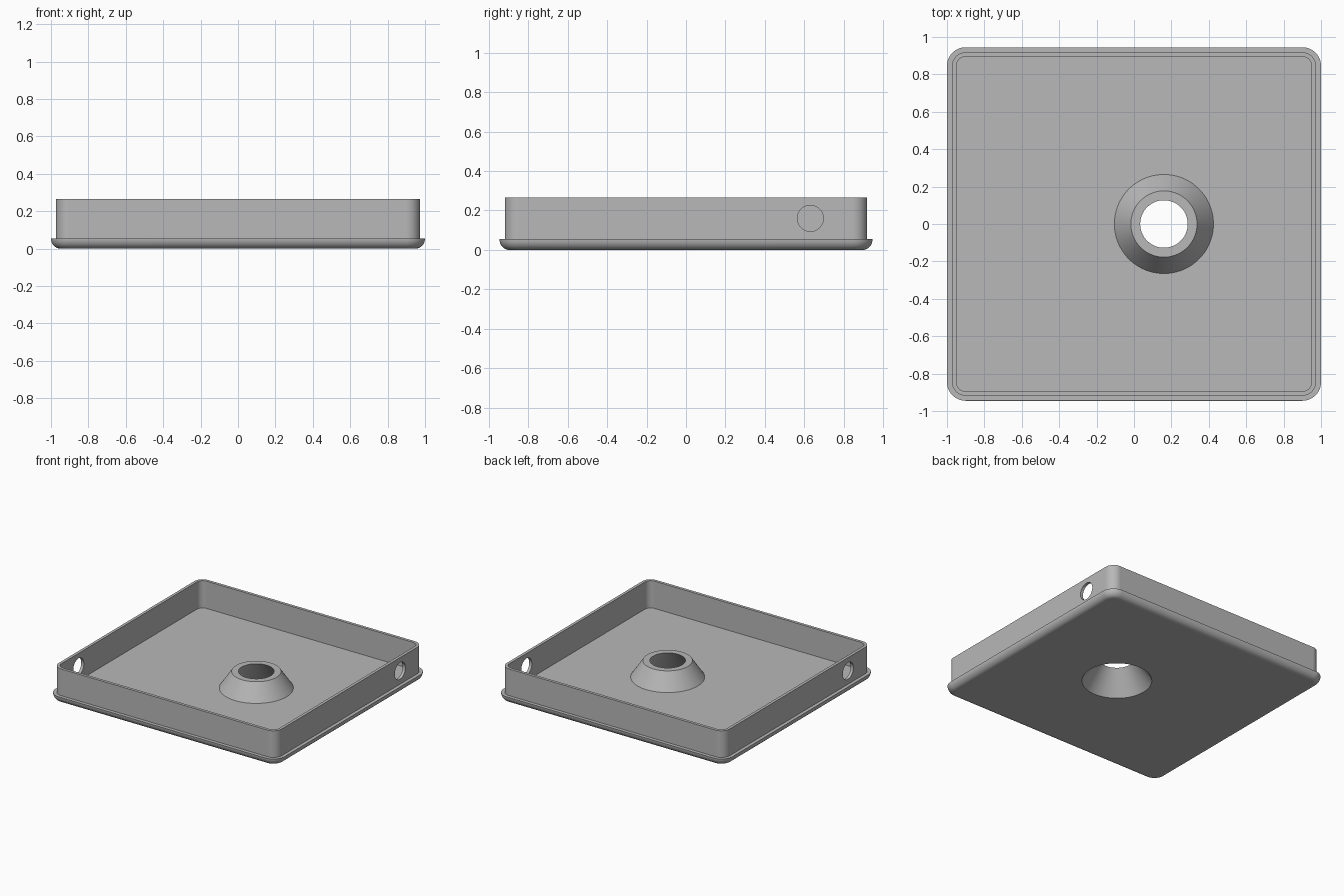
import bpy, bmesh
from math import sin, cos, pi
from mathutils import Matrix

cube = bpy.data.objects.get("Cube")
if cube:
    bpy.data.objects.remove(cube)

HALF_X, HALF_Y, CORNER = 1.0, 0.945, 0.1
STEPS = 16                       # points per rounded corner
LIP_TOP, WALL_TOP, FLOOR, BOSS_TOP = 0.055, 0.265, 0.05, 0.18
BOSS_X = 0.16

grey = bpy.data.materials.new("mid_grey")
grey.use_nodes = True
colour = (0.48, 0.48, 0.48, 1)
grey.diffuse_color = colour
grey.node_tree.nodes["Principled BSDF"].inputs["Base Color"].default_value = colour


def rounded_rect(inset, z):
    """Outline of the tray, pulled in by inset."""
    r = CORNER - inset
    points = []
    for k, (sx, sy) in enumerate([(1, 1), (-1, 1), (-1, -1), (1, -1)]):
        for i in range(STEPS):
            a = (k + i / (STEPS - 1)) * pi / 2
            points.append((sx * (HALF_X - CORNER) + r * cos(a),
                           sy * (HALF_Y - CORNER) + r * sin(a), z))
    return points


def circle(r, z):
    """Ring of the boss, with as many points as the outline."""
    n = 4 * STEPS
    return [(BOSS_X + r * cos((i + 0.5) * 2 * pi / n),
             r * sin((i + 0.5) * 2 * pi / n), z) for i in range(n)]


# Cross-section rings, from the underside opening around to the boss rim
rings = [circle(0.25, 0)]
for i in range(9):               # rounded lower edge of the lip
    a = i / 8 * pi / 2
    rings.append(rounded_rect(0.05 * (1 - sin(a)), LIP_TOP * (1 - cos(a))))
rings += [rounded_rect(0.027, LIP_TOP), rounded_rect(0.027, WALL_TOP),
          rounded_rect(0.05, WALL_TOP), rounded_rect(0.05, FLOOR),
          circle(0.265, FLOOR), circle(0.177, BOSS_TOP), circle(0.127, BOSS_TOP)]

bm = bmesh.new()
loops = [[bm.verts.new(p) for p in ring] for ring in rings]
for j, lower in enumerate(loops):
    upper = loops[(j + 1) % len(loops)]
    for i in range(len(lower)):
        n = (i + 1) % len(lower)
        bm.faces.new((lower[i], lower[n], upper[n], upper[i]))
bmesh.ops.recalc_face_normals(bm, faces=bm.faces)
mesh = bpy.data.meshes.new("tray")
bm.to_mesh(mesh)
bm.free()
mesh.materials.append(grey)
tray = bpy.data.objects.new("tray", mesh)
bpy.context.collection.objects.link(tray)

# Round side holes at diagonally opposite ends of the two side walls
bm = bmesh.new()
for side in (1, -1):
    place = Matrix.Translation((side * 0.96, side * 0.63, 0.16)) @ Matrix.Rotation(pi / 2, 4, "Y")
    bmesh.ops.create_cone(bm, cap_ends=True, segments=48, radius1=0.066,
                          radius2=0.066, depth=0.2, matrix=place)
cut_mesh = bpy.data.meshes.new("hole_cutter")
bm.to_mesh(cut_mesh)
bm.free()
cut_mesh.materials.append(grey)
cutter = bpy.data.objects.new("hole_cutter", cut_mesh)
cutter.hide_render = True
bpy.context.collection.objects.link(cutter)

bpy.ops.object.select_all(action="DESELECT")
tray.select_set(True)
bpy.context.view_layer.objects.active = tray
mod = tray.modifiers.new("side_holes", "BOOLEAN")
mod.operation = "DIFFERENCE"
mod.solver = "EXACT"
mod.object = cutter
bpy.ops.object.modifier_apply(modifier=mod.name)
bpy.data.objects.remove(cutter)

# Smooth curves, truly flat planes
bpy.ops.object.shade_smooth_by_angle(angle=pi / 6)
for face in tray.data.polygons:
    if max(abs(c) for c in face.normal) > 0.9999:
        face.use_smooth = False
